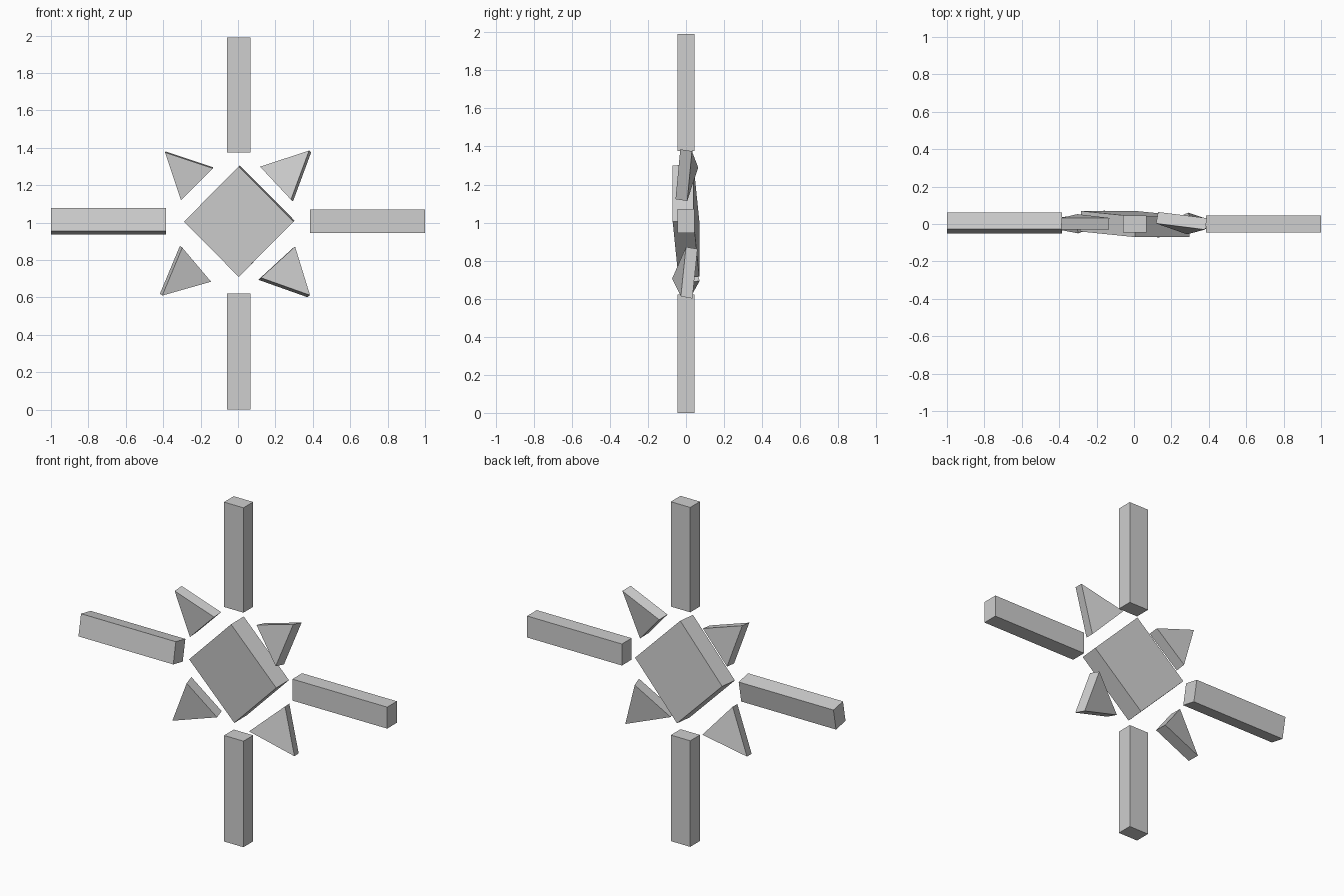
import bpy, bmesh, math
from mathutils import Vector

if "Cube" in bpy.data.objects:
    bpy.data.objects.remove(bpy.data.objects["Cube"])

grey = bpy.data.materials.new("light grey")
grey.diffuse_color = (0.62, 0.62, 0.62, 1)
grey.use_nodes = True
grey.node_tree.nodes["Principled BSDF"].inputs["Base Color"].default_value = grey.diffuse_color


def finish(name, bm):
    bmesh.ops.recalc_face_normals(bm, faces=bm.faces[:])
    me = bpy.data.meshes.new(name)
    bm.to_mesh(me)
    bm.free()
    me.materials.append(grey)
    ob = bpy.data.objects.new(name, me)
    bpy.context.collection.objects.link(ob)
    return ob


def bar(name, centre, size, roll=0):
    bm = bmesh.new()
    bmesh.ops.create_cube(bm, size=1)
    bmesh.ops.scale(bm, vec=size, verts=bm.verts[:])
    ob = finish(name, bm)
    ob.location = centre
    ob.rotation_euler.x = math.radians(roll)
    return ob


def plate(name, front, depth):
    """Flat prism: front outline pushed straight back along its own normal."""
    pts = [Vector(p) for p in front]
    n = (pts[1] - pts[0]).cross(pts[2] - pts[0]).normalized()
    if n.y < 0:
        n = -n
    bm = bmesh.new()
    a = [bm.verts.new(p) for p in pts]
    b = [bm.verts.new(p + n * depth) for p in pts]
    bm.faces.new(a)
    bm.faces.new(b[::-1])
    for i in range(len(a)):
        j = (i + 1) % len(a)
        bm.faces.new((a[i], b[i], b[j], a[j]))
    return finish(name, bm)


# four straight rays
bar("upper_ray", (0.004, 0, 1.683), (0.126, 0.09, 0.615))
bar("lower_ray", (0.004, 0, 0.311), (0.126, 0.09, 0.622))
bar("right_ray", (0.692, 0, 1.008), (0.615, 0.09, 0.126))
bar("left_ray", (-0.692, 0.005, 1.007), (0.615, 0.09, 0.126), -11)

# slightly tilted square centre
plate("centre_diamond", [(-0.289, -0.04, 1.005), (0.004, -0.07, 1.3),
                         (0.297, -0.07, 1.005), (0.004, -0.04, 0.71)], 0.11)

# four tilted triangles between the rays
plate("upper_right_triangle", [(0.118, 0.003, 1.299), (0.38, -0.03, 1.385),
                               (0.283, -0.055, 1.123)], 0.063)
plate("lower_right_triangle", [(0.305, 0.0, 0.872), (0.385, -0.027, 0.612),
                               (0.123, -0.073, 0.705)], 0.063)
plate("lower_left_triangle", [(-0.144, 0.011, 0.684), (-0.405, -0.03, 0.61),
                              (-0.298, -0.05, 0.866)], 0.063)
plate("upper_left_triangle", [(-0.39, -0.03, 1.375), (-0.134, -0.03, 1.29),
                              (-0.305, -0.01, 1.12)], 0.063)
